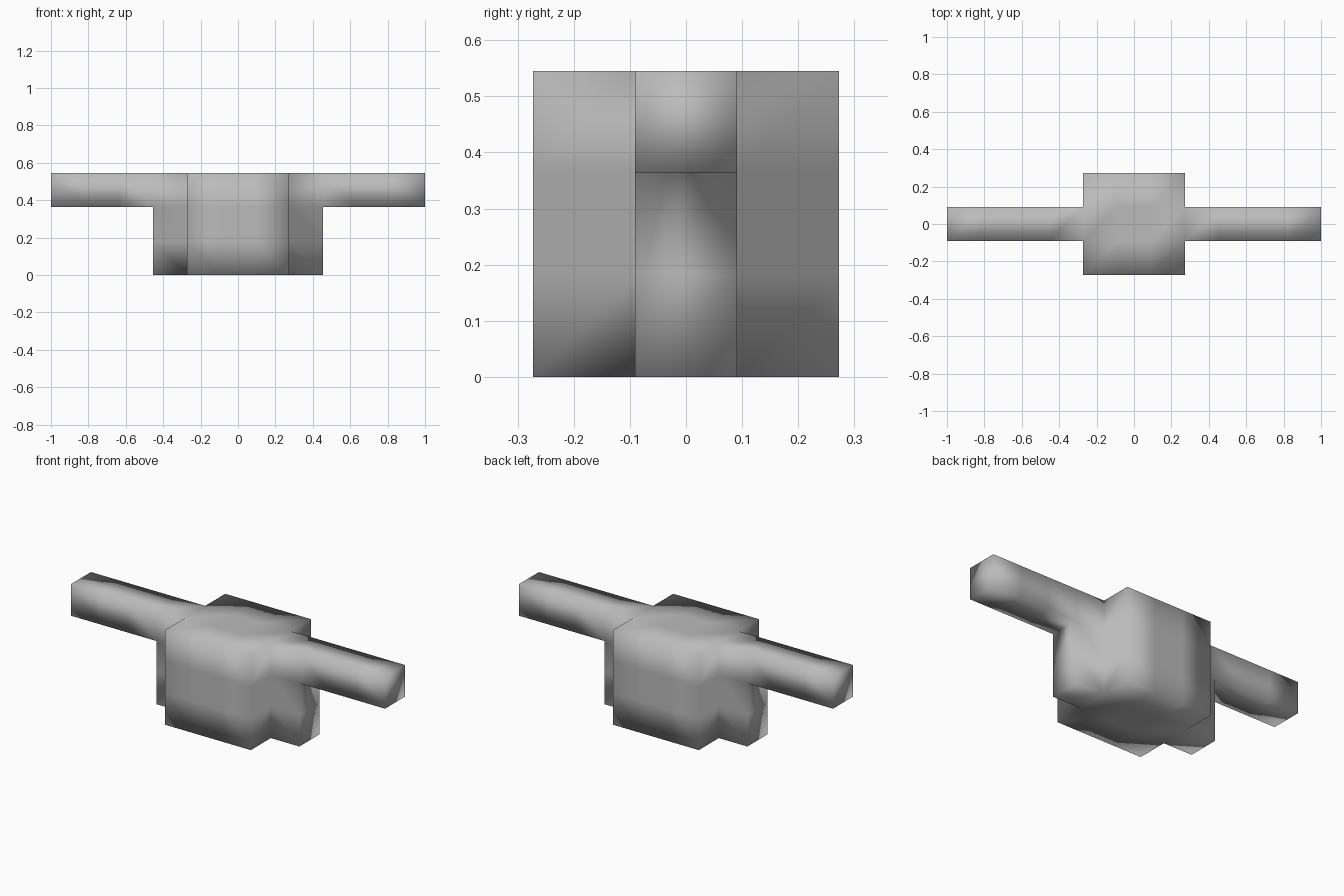
import bpy, bmesh
from mathutils import Vector

if "Cube" in bpy.data.objects:
    bpy.data.objects.remove(bpy.data.objects["Cube"])

# Grey material
grey = bpy.data.materials.new("mid grey")
grey.use_nodes = True
colour = (0.5, 0.5, 0.5, 1)
grey.diffuse_color = colour
grey.node_tree.nodes["Principled BSDF"].inputs["Base Color"].default_value = colour

U = 2 / 11  # edge length of one block


def blocks(xs, ys, zs):
    return {(x, y, z) for x in xs for y in ys for z in zs}


# Block layout: square core, side pads, then the long bar across the top
core = blocks(range(-1, 2), range(-1, 2), range(3))
side_pads = blocks((-2, 2), (0,), range(3))
top_bar = blocks(range(-5, 6), (0,), (2,))
filled = core | side_pads | top_bar

# Skin the outside of the joined blocks as one continuous mesh
bm = bmesh.new()
corners = {}


def corner(p):
    key = tuple(round(2 * c) for c in p)
    if key not in corners:
        corners[key] = bm.verts.new(Vector(p) * U)
    return corners[key]


for cell in sorted(filled):
    centre = Vector((cell[0], cell[1], cell[2] + 0.5))
    for axis in range(3):
        for sign in (-1, 1):
            n = Vector((0, 0, 0))
            n[axis] = sign
            if tuple(int(c + d) for c, d in zip(cell, n)) in filled:
                continue
            a = Vector((0, 0, 0))
            a[(axis + 1) % 3] = 1
            b = n.cross(a)
            ring = [centre + (n + a * i + b * j) / 2
                    for i, j in ((-1, -1), (1, -1), (1, 1), (-1, 1))]
            bm.faces.new([corner(p) for p in ring]).smooth = True

bm.normal_update()
mesh = bpy.data.meshes.new("block_body")
bm.to_mesh(mesh)
bm.free()
mesh.materials.append(grey)
body = bpy.data.objects.new("block_body_with_arms", mesh)
bpy.context.collection.objects.link(body)
